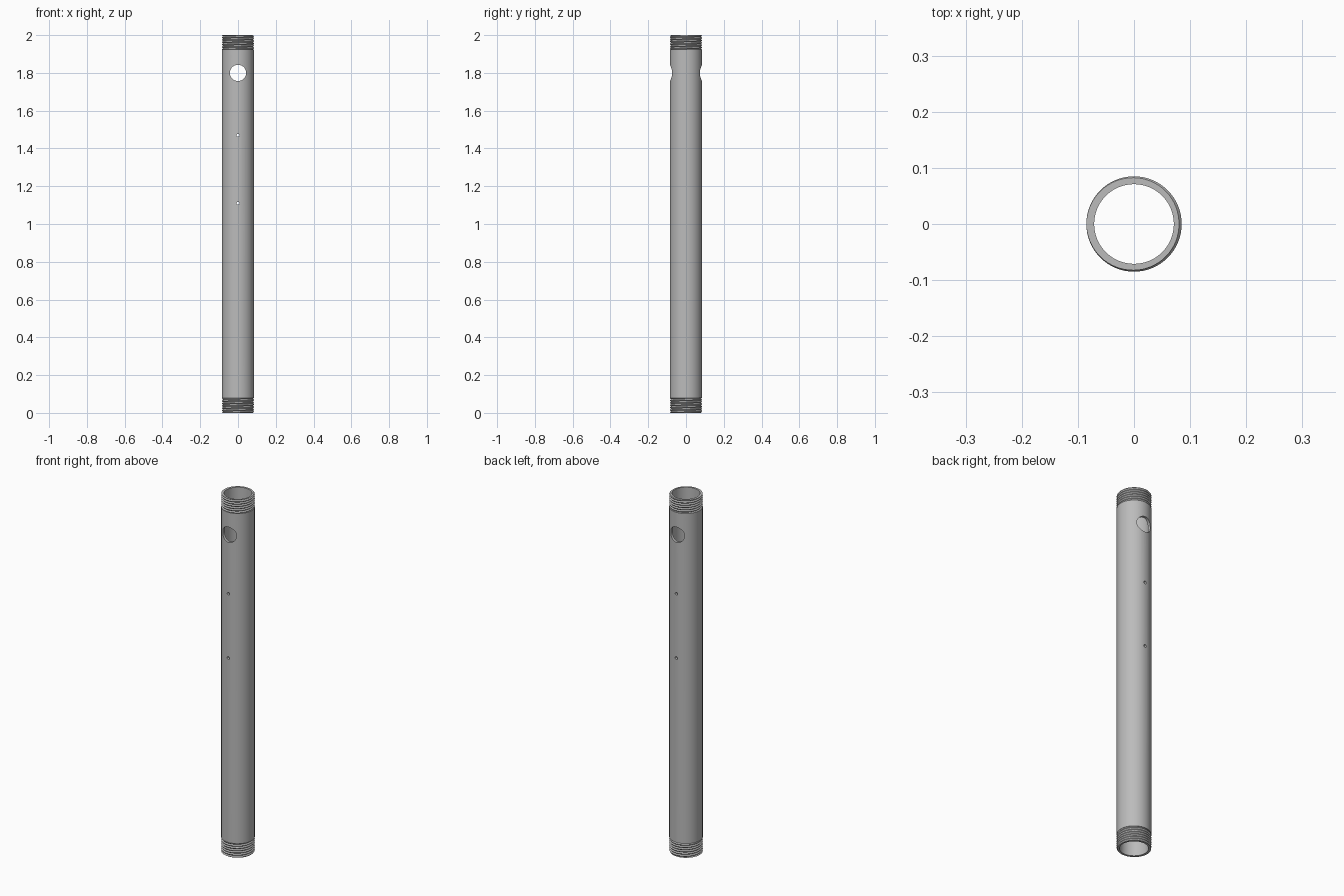
import bpy, bmesh, math
from mathutils import Vector

cube = bpy.data.objects.get("Cube")
if cube:
    bpy.data.objects.remove(cube, do_unlink=True)

SIDES = 64
OUTER, ROOT, BORE = 0.085, 0.080, 0.071
LOW, HIGH, TOP = 0.08, 1.925, 2.0
PITCH = 0.0125

steel = bpy.data.materials.new("grey_steel")
steel.use_nodes = True
colour = (0.5, 0.5, 0.5, 1)
steel.diffuse_color = colour
steel.node_tree.nodes["Principled BSDF"].inputs["Base Color"].default_value = colour


def point(radius, step, z):
    a = 2 * math.pi * step / SIDES
    return Vector((radius * math.cos(a), radius * math.sin(a), z))


def finish(name, bm):
    bmesh.ops.recalc_face_normals(bm, faces=bm.faces)
    mesh = bpy.data.meshes.new(name)
    bm.to_mesh(mesh)
    bm.free()
    mesh.materials.append(steel)
    obj = bpy.data.objects.new(name, mesh)
    bpy.context.collection.objects.link(obj)
    return obj


def activate(obj):
    bpy.ops.object.select_all(action='DESELECT')
    obj.select_set(True)
    bpy.context.view_layer.objects.active = obj


def smooth(obj):
    activate(obj)
    bpy.ops.object.shade_smooth_by_angle(angle=math.radians(30))


def make_tube():
    """Hollow wall made from a rectangular section swept round the axis."""
    bm = bmesh.new()
    section = [(OUTER, LOW), (OUTER, HIGH), (BORE, HIGH), (BORE, LOW)]
    rings = [[bm.verts.new(point(r, i, z)) for i in range(SIDES)] for r, z in section]
    for a, b in zip(rings, rings[1:] + rings[:1]):
        for i in range(SIDES):
            j = (i + 1) % SIDES
            bm.faces.new((a[i], a[j], b[j], b[i]))
    return finish("pipe_body", bm)


def drill(obj, z, radius, sides):
    """Drill straight through the front and back walls."""
    bpy.ops.mesh.primitive_cylinder_add(vertices=sides, radius=radius, depth=0.4,
                                        location=(0, 0, z), rotation=(math.pi / 2, 0, 0))
    cutter = bpy.context.object
    cutter.name = "hole_cutter"
    cutter.hide_render = True
    cutter.data.materials.append(steel)
    activate(obj)
    mod = obj.modifiers.new("hole", 'BOOLEAN')
    mod.operation, mod.solver, mod.object = 'DIFFERENCE', 'EXACT', cutter
    bpy.ops.object.modifier_apply(modifier=mod.name)
    bpy.data.objects.remove(cutter, do_unlink=True)


def make_thread(name, z0, z1):
    """Helical V thread trimmed flat at both ends, closed onto the bore."""
    bm = bmesh.new()
    turns = math.ceil((z1 - z0) / PITCH) + 3
    start = z0 - 1.5 * PITCH
    crest, root = [], []
    for n in range(turns * SIDES + 1):
        z = start + PITCH * n / SIDES
        crest.append(bm.verts.new(point(OUTER, n, z)))
        root.append(bm.verts.new(point(ROOT, n, z + PITCH / 2)))
    for n in range(turns * SIDES):
        bm.faces.new((crest[n], crest[n + 1], root[n + 1], root[n]))
        if n + SIDES < turns * SIDES:
            m = n + SIDES
            bm.faces.new((root[n], root[n + 1], crest[m + 1], crest[m]))
    # Trim both ends
    for z, direction in ((z0, -1), (z1, 1)):
        bmesh.ops.bisect_plane(bm, geom=bm.verts[:] + bm.edges[:] + bm.faces[:], dist=1e-6,
                               plane_co=(0, 0, z), plane_no=(0, 0, direction),
                               clear_outer=True)
    # Bore wall and flat end rings
    lower = [bm.verts.new(point(BORE, i, z0)) for i in range(SIDES)]
    upper = [bm.verts.new(point(BORE, i, z1)) for i in range(SIDES)]
    for i in range(SIDES):
        j = (i + 1) % SIDES
        bm.faces.new((lower[i], upper[i], upper[j], lower[j]))
    for z in (z0, z1):
        rim = [e for e in bm.edges if e.is_boundary
               and all(abs(v.co.z - z) < 1e-5 for v in e.verts)]
        bmesh.ops.bridge_loops(bm, edges=rim)
    return finish(name, bm)


# Pipe with a large cross hole and two small pin holes
body = make_tube()
drill(body, 1.80, 0.043, 48)
for height in (1.11, 1.47):
    drill(body, height, 0.008, 16)
smooth(body)

# Threaded ends
for label, bottom, top in (("bottom_thread", 0, LOW), ("top_thread", HIGH, TOP)):
    smooth(make_thread(label, bottom, top))
